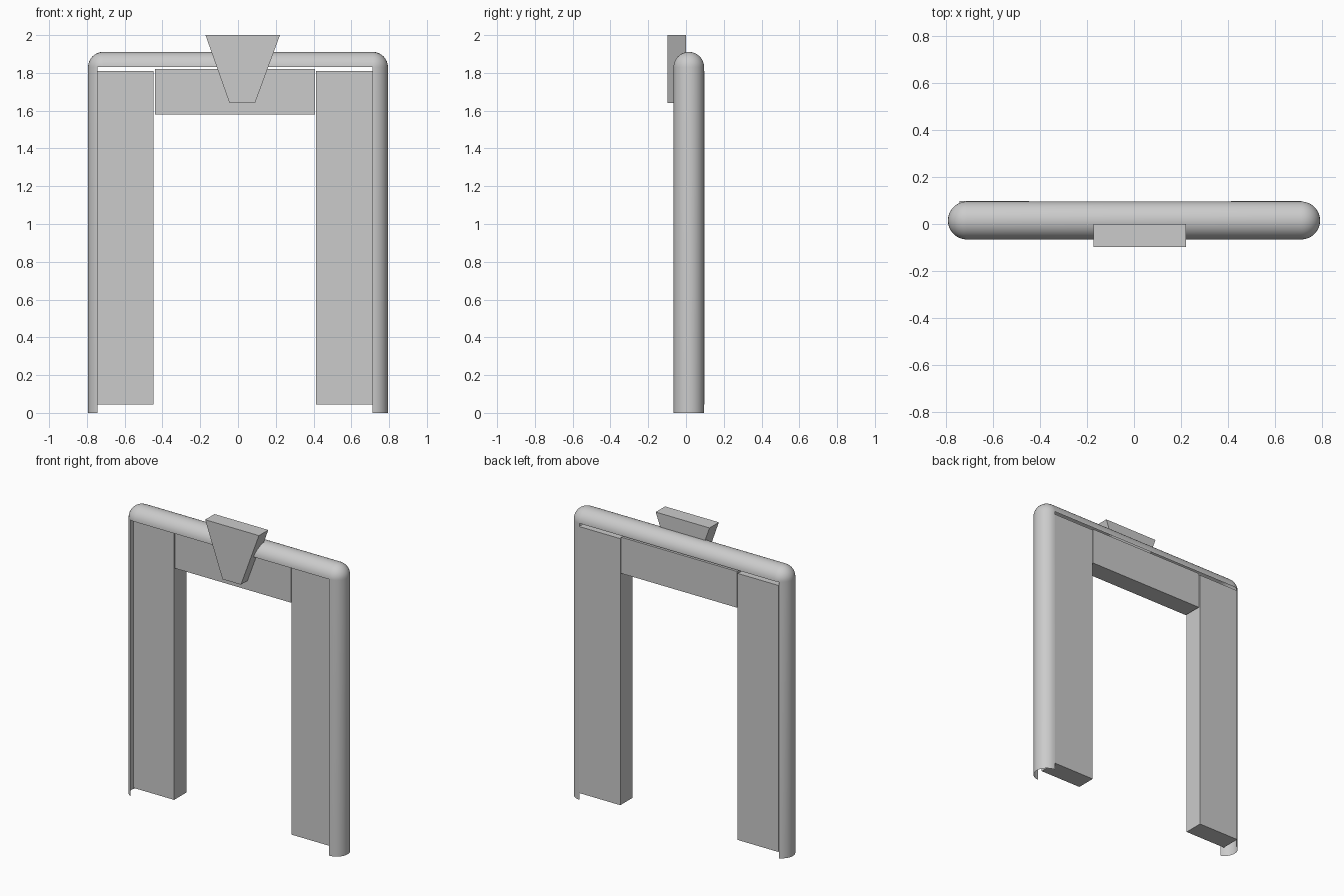
import bpy, bmesh, math

if "Cube" in bpy.data.objects:
    bpy.data.objects.remove(bpy.data.objects["Cube"])


def finish(name, bm):
    bmesh.ops.recalc_face_normals(bm, faces=bm.faces[:])
    mesh = bpy.data.meshes.new(name)
    bm.to_mesh(mesh)
    bm.free()
    obj = bpy.data.objects.new(name, mesh)
    bpy.context.collection.objects.link(obj)
    return obj


def slab(name, outline, y0, y1):
    """Extrude an x-z outline from y0 to y1."""
    bm = bmesh.new()
    face = bm.faces.new([bm.verts.new((x, y0, z)) for x, z in outline])
    ext = bmesh.ops.extrude_face_region(bm, geom=[face])
    for v in ext["geom"]:
        if isinstance(v, bmesh.types.BMVert):
            v.co.y = y1
    return finish(name, bm)


def board(name, x0, x1, z0, z1, y0, y1):
    return slab(name, [(x0, z0), (x1, z0), (x1, z1), (x0, z1)], y0, y1)


# Outer moulding: open half-round shell swept up, over and down
R, CX, CZ, CY, SEG, CORNER = 0.081, 0.713, 1.83, 0.015, 16, 8
stations = [(-CX, 0, math.pi)]
stations += [(-CX, CZ, math.pi - i * math.pi / 2 / CORNER) for i in range(CORNER + 1)]
stations += [(CX, CZ, math.pi / 2 - i * math.pi / 2 / CORNER) for i in range(CORNER + 1)]
stations += [(CX, 0, 0)]
bm = bmesh.new()
rings = []
for x, z, a in stations:
    ring = []
    for j in range(SEG + 1):
        t = -math.pi / 2 + math.pi * j / SEG
        d = R * math.cos(t)
        ring.append(bm.verts.new((x + d * math.cos(a), CY + R * math.sin(t), z + d * math.sin(a))))
    rings.append(ring)
for i in range(len(rings) - 1):
    # the left leg of the shell is narrower
    skip = 2 if i == 0 else 0
    for j in range(skip, SEG - skip):
        bm.faces.new((rings[i][j], rings[i][j + 1], rings[i + 1][j + 1], rings[i + 1][j]))
bmesh.ops.remove_doubles(bm, verts=bm.verts[:], dist=1e-5)
bmesh.ops.delete(bm, geom=[v for v in bm.verts if not v.link_faces], context='VERTS')
moulding = finish("outer_moulding", bm)
bpy.context.view_layer.objects.active = moulding
moulding.select_set(True)
bpy.ops.object.shade_smooth_by_angle(angle=math.radians(40))

# Side boards and lintel
board("left_jamb", -0.745, -0.447, 0.045, 1.81, -0.03, 0.098)
board("right_jamb", 0.413, 0.715, 0.045, 1.81, -0.03, 0.098)
board("lintel", -0.44, 0.408, 1.58, 1.82, -0.03, 0.095)

# Keystone
slab("keystone", [(-0.045, 1.64), (0.09, 1.64), (0.222, 2.0), (-0.172, 2.0)], -0.098, 0.0)
